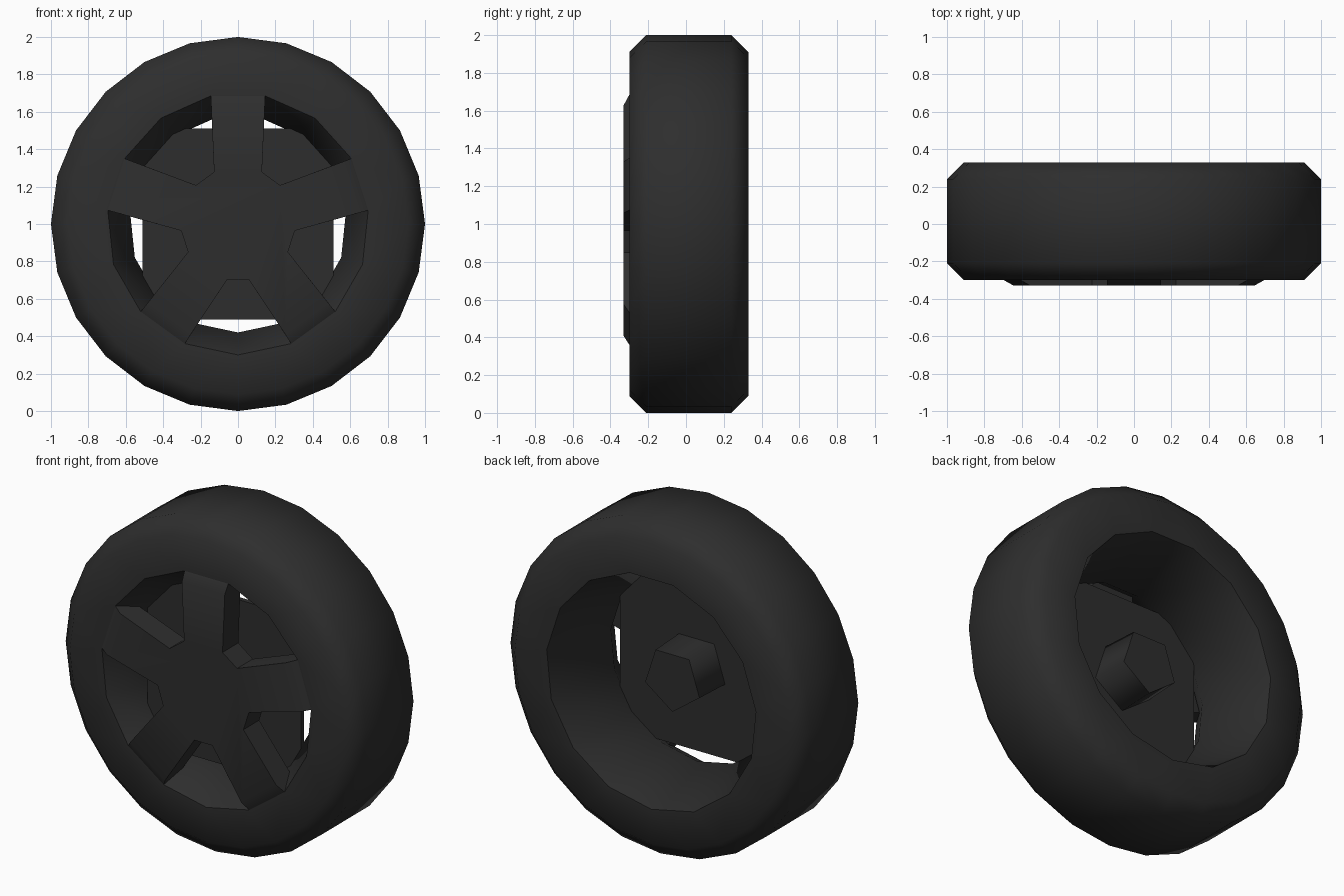
import bpy, bmesh, math
from math import cos, sin, radians

if "Cube" in bpy.data.objects:
    bpy.data.objects.remove(bpy.data.objects["Cube"])

CZ = 1.0  # axle height

mat = bpy.data.materials.new("dark_rubber")
mat.diffuse_color = (0.027, 0.027, 0.027, 1)
mat.use_nodes = True
mat.node_tree.nodes["Principled BSDF"].inputs["Base Color"].default_value = mat.diffuse_color


def polar(r, deg, y):
    a = radians(deg)
    return (r * cos(a), y, CZ + r * sin(a))


def ring(bm, pts):
    return [bm.verts.new(p) for p in pts]


def circle(bm, r, y, n, start=-90):
    return ring(bm, [polar(r, start + 360 * i / n, y) for i in range(n)])


def skin(bm, a, b):
    n = len(a)
    for i in range(n):
        j = (i + 1) % n
        bm.faces.new((a[i], a[j], b[j], b[i]))


def loop_edges(bm, vs):
    return [bm.edges.get((vs[i], vs[(i + 1) % len(vs)])) for i in range(len(vs))]


def finish(bm, name, angle):
    bmesh.ops.recalc_face_normals(bm, faces=bm.faces[:])
    me = bpy.data.meshes.new(name)
    bm.to_mesh(me)
    bm.free()
    ob = bpy.data.objects.new(name, me)
    bpy.context.collection.objects.link(ob)
    me.materials.append(mat)
    bpy.ops.object.select_all(action='DESELECT')
    ob.select_set(True)
    bpy.context.view_layer.objects.active = ob
    bpy.ops.object.shade_smooth_by_angle(angle=radians(angle))
    return ob


# Tyre: 24-sided tread outside, 15-sided waisted barrel inside
bm = bmesh.new()
outer = [circle(bm, r, y, 24) for r, y in
         ((0.91, -0.30), (1.0, -0.21), (1.0, 0.24), (0.91, 0.33))]
inner = [circle(bm, r, y, 15) for r, y in
         ((0.70, -0.30), (0.58, -0.11), (0.70, 0.33))]
for rings in (outer, inner):
    for a, b in zip(rings, rings[1:]):
        skin(bm, a, b)
# side walls join the two different side counts
for o, i in ((outer[0], inner[0]), (outer[-1], inner[-1])):
    bmesh.ops.triangle_fill(bm, use_beauty=True,
                            edges=loop_edges(bm, o) + loop_edges(bm, i))
finish(bm, "tyre", 50)

# Five-spoke star with bevelled spoke ends
bm = bmesh.new()


def star(tip_r, tip_deg, y):
    pts = []
    for k in range(5):
        c = 90 + 72 * k
        pts += [polar(0.306, c - 24.7, y), polar(tip_r, c - tip_deg, y),
                polar(tip_r, c + tip_deg, y), polar(0.306, c + 24.7, y)]
    return ring(bm, pts)


front = star(0.645, 12.8, -0.33)
lip = star(0.70, 12.0, -0.30)
back = star(0.62, 13.2, -0.18)
skin(bm, front, lip)
skin(bm, lip, back)
bm.faces.new(front)
bm.faces.new(back)
finish(bm, "spokes", 30)

# Square backing plate, its corners buried in the tyre
bm = bmesh.new()
plate = [circle(bm, 0.51 * math.sqrt(2), y, 4, 45) for y in (-0.13, -0.10)]
skin(bm, *plate)
for p in plate:
    bm.faces.new(p)
finish(bm, "back_plate", 30)

# Five-sided axle stub
bm = bmesh.new()
stub = [circle(bm, r, y, 5) for r, y in ((0.2, -0.11), (0.19, 0.13))]
skin(bm, *stub)
for p in stub:
    bm.faces.new(p)
finish(bm, "axle_stub", 80)
